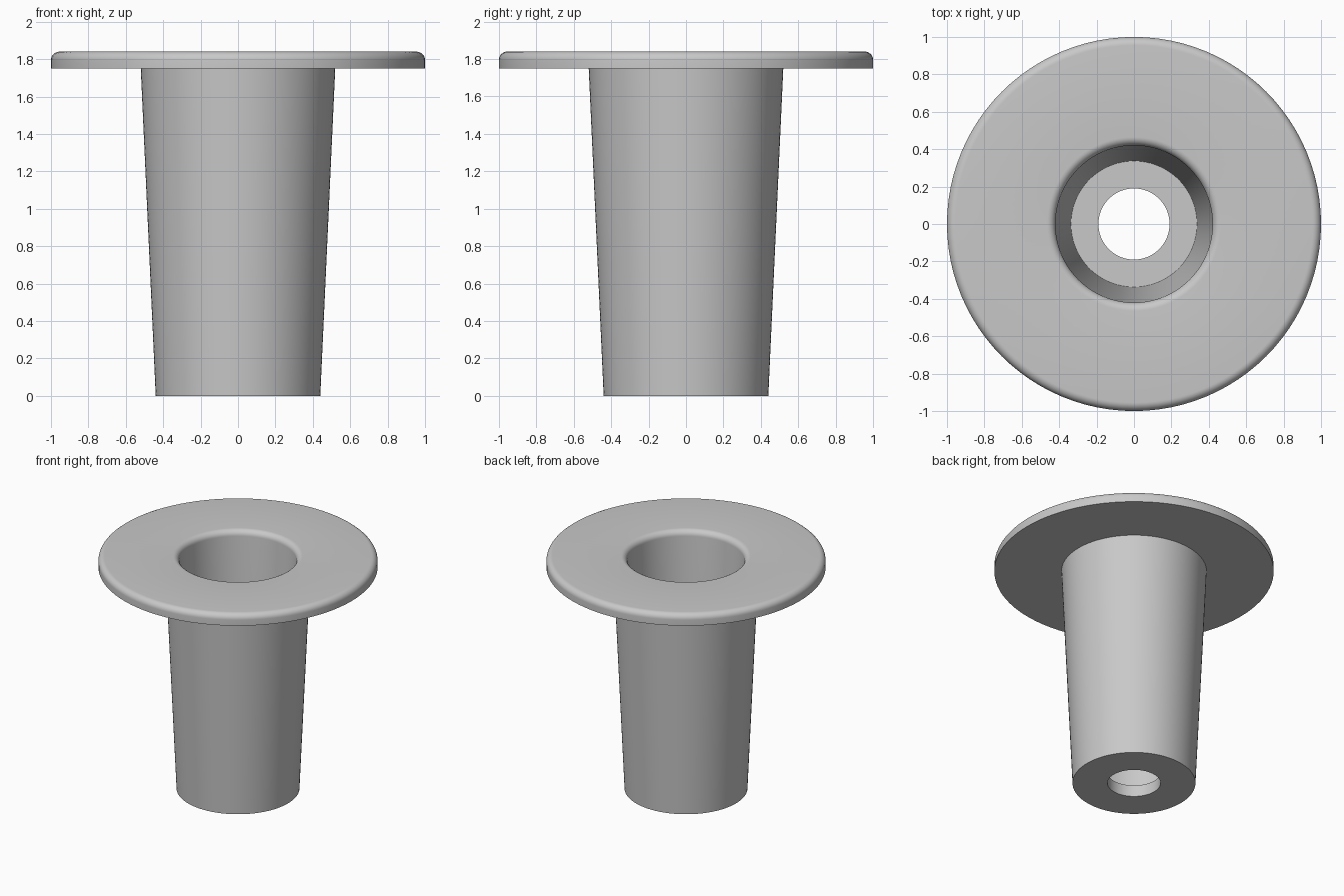
import bpy
import bmesh
from math import cos, sin, pi, tau, radians

SEGMENTS = 96
ROUND = 0.045

cube = bpy.data.objects.get("Cube")
if cube:
    bpy.data.objects.remove(cube, do_unlink=True)


def arc(r, z, start, end, steps=8):
    """Points of a rounded edge about the centre (r, z)."""
    angles = [start + (end - start) * i / steps for i in range(steps + 1)]
    return [(r + ROUND * cos(a), z + ROUND * sin(a)) for a in angles]


def lathe(name, profile, material):
    """Spin a closed (radius, height) profile around z."""
    bm = bmesh.new()
    verts = [bm.verts.new((r, 0, z)) for r, z in profile]
    edges = [bm.edges.new((v, verts[i - 1])) for i, v in enumerate(verts)]
    bmesh.ops.spin(bm, geom=verts + edges, cent=(0, 0, 0), axis=(0, 0, 1),
                   angle=tau, steps=SEGMENTS, use_merge=True)
    bmesh.ops.remove_doubles(bm, verts=bm.verts, dist=0.0001)
    bmesh.ops.recalc_face_normals(bm, faces=bm.faces)
    mesh = bpy.data.meshes.new(name)
    bm.to_mesh(mesh)
    bm.free()
    mesh.materials.append(material)
    obj = bpy.data.objects.new(name, mesh)
    bpy.context.collection.objects.link(obj)
    return obj


grey = bpy.data.materials.new("light grey")
grey.use_nodes = True
color = (0.58, 0.58, 0.58, 1)
grey.diffuse_color = color
grey.node_tree.nodes["Principled BSDF"].inputs["Base Color"].default_value = color

top = 1.84
profile = [(0.19, 0), (0.44, 0), (0.52, 1.75), (1, 1.75)]      # base, tapered wall, flange underside
profile += arc(1 - ROUND, top - ROUND, 0, pi / 2)              # rounded flange rim
profile += arc(0.42 + ROUND, top - ROUND, pi / 2, pi)          # rounded mouth of the bore
profile += [(0.337, 0.09), (0.19, 0.09)]                       # tapered bore, floor with hole

bushing = lathe("flanged_sleeve", profile, grey)
bpy.ops.object.select_all(action="DESELECT")
bushing.select_set(True)
bpy.context.view_layer.objects.active = bushing
bpy.ops.object.shade_smooth_by_angle(angle=radians(30))
